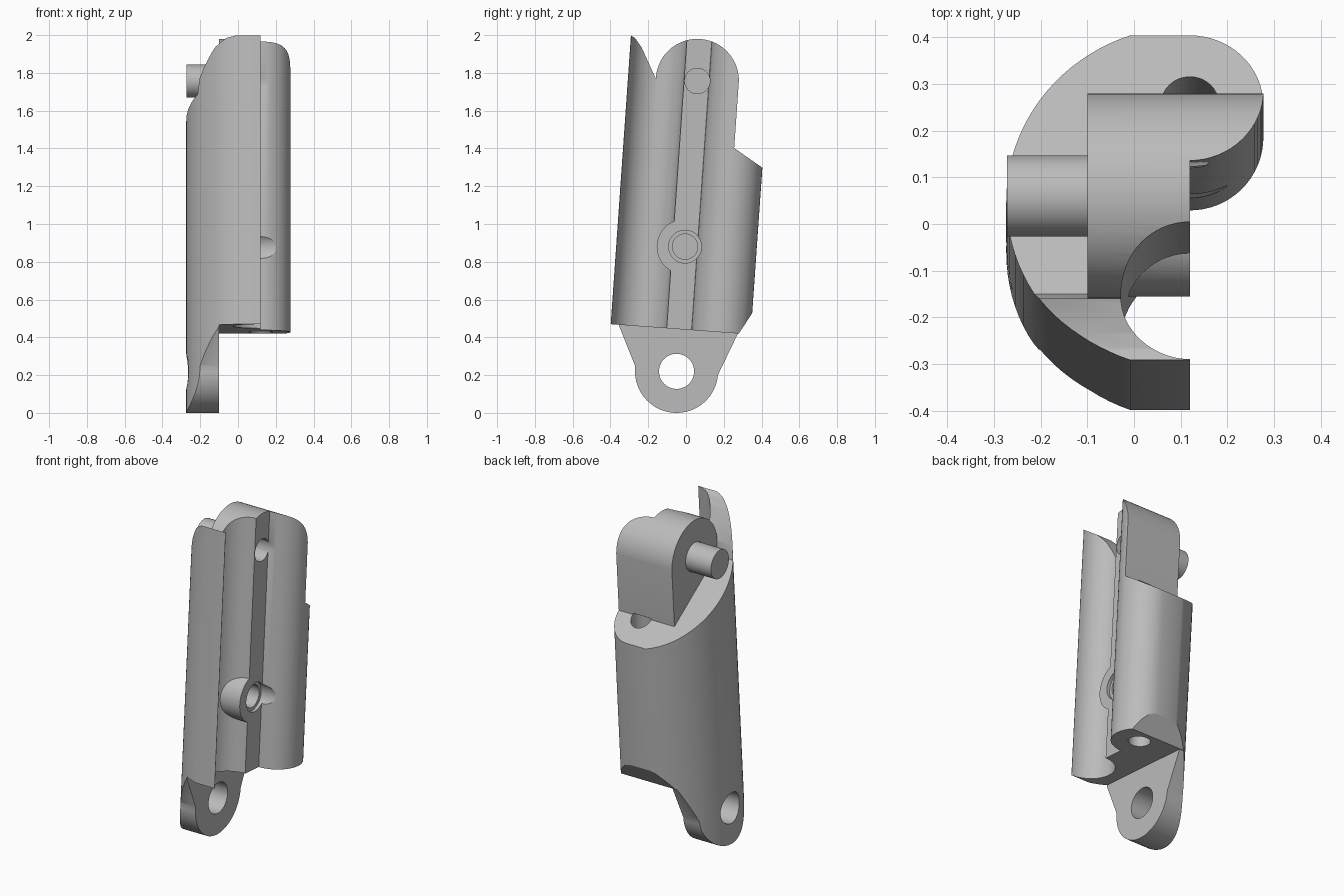
import bpy, bmesh
from math import sin, cos, radians

if "Cube" in bpy.data.objects:
    bpy.data.objects.remove(bpy.data.objects["Cube"], do_unlink=True)

LEAN = 0.07      # the body axis leans backwards
BASE = 0.45      # height at which the cross-section is measured

grey = bpy.data.materials.new("light_grey")
grey.use_nodes = True
grey.diffuse_color = (0.5, 0.5, 0.5, 1)
grey.node_tree.nodes["Principled BSDF"].inputs["Base Color"].default_value = (0.5, 0.5, 0.5, 1)


def arc(cx, cy, r, a, b, n=32):
    steps = [radians(a + (b - a) * i / n) for i in range(n + 1)]
    return [(cx + r * cos(t), cy + r * sin(t)) for t in steps]


def solid(name, points, offset):
    """Extrude a closed loop of 3D points by an offset."""
    bm = bmesh.new()
    face = bm.faces.new([bm.verts.new(p) for p in points])
    out = bmesh.ops.extrude_face_region(bm, geom=[face])
    moved = [g for g in out["geom"] if isinstance(g, bmesh.types.BMVert)]
    bmesh.ops.translate(bm, vec=offset, verts=moved)
    bmesh.ops.recalc_face_normals(bm, faces=bm.faces)
    mesh = bpy.data.meshes.new(name)
    bm.to_mesh(mesh)
    bm.free()
    mesh.materials.append(grey)
    ob = bpy.data.objects.new(name, mesh)
    bpy.context.collection.objects.link(ob)
    return ob


def across(name, side, x0, x1):
    """Side profile (y, z) carried across from x0 to x1."""
    return solid(name, [(x0, y, z) for y, z in side], (x1 - x0, 0, 0))


def along(name, section, z0, z1):
    """Cross-section (x, y) carried up the leaning axis."""
    pts = [(x, y + LEAN * (z0 - BASE), z0) for x, y in section]
    return solid(name, pts, (0, LEAN * (z1 - z0), z1 - z0))


def rod(name, y, z, r, x0, x1):
    return across(name, arc(y, z, r, 0, 360, 48)[:-1], x0, x1)


def combine(target, tool, operation):
    mod = target.modifiers.new("join", 'BOOLEAN')
    mod.operation, mod.solver, mod.object = operation, 'EXACT', tool
    bpy.context.view_layer.update()
    graph = bpy.context.evaluated_depsgraph_get()
    mesh = bpy.data.meshes.new_from_object(target.evaluated_get(graph))
    target.modifiers.clear()
    target.data = mesh
    bpy.data.objects.remove(tool, do_unlink=True)


# Main shell, with the front lip and the sloping shoulder
shell_side = [(-0.45, 0.4735), (-0.45, 2.0), (-0.295, 2.0), (-0.27, 1.985),
              (-0.235, 1.935), (-0.16, 1.77), (-0.15, 1.685), (0.45, 1.266),
              (0.45, 0.68), (0.345, 0.52), (0.28, 0.42)]
body = across("finger_segment", shell_side, -0.4, 0.4)

# Rounded knuckle block at the top
knuckle = arc(0.06, 1.76, 0.22, 0, 180) + [(-0.185, 1.4), (-0.185, 1.1), (0.235, 1.1), (0.255, 1.4)]
combine(body, across("knuckle", knuckle, -0.1, 0.35), 'UNION')

# Hinge tab at the bottom
tab = arc(-0.05, 0.22, 0.22, 180, 355) + [(0.277, 0.424), (0.2, 0.6), (-0.3, 0.6), (-0.358, 0.469), (-0.27, 0.25)]
combine(body, across("tab", tab, -0.35, -0.1), 'UNION')

# Outer cross-section: curved side, round back bulge, front groove
section = (arc(0.12, -0.0275, 0.394, 251, 109, 40)
           + [(0.12, 0.345)] + arc(0.12, 0.1875, 0.1575, 90, -90)[1:]
           + arc(0.12, -0.25, 0.148, 90, 270) + [(0.12, -0.4)])
combine(body, along("envelope", section, -0.1, 2.1), 'INTERSECT')

# Boss in the groove and hinge pin
combine(body, rod("boss", -0.01, 0.88, 0.145, -0.1, 0.12), 'UNION')
combine(body, rod("pin", 0.06, 1.757, 0.087, -0.272, -0.05), 'UNION')

# Holes: tab eye, screw hole with counterbore, pin socket
for y, z, r, x0, x1 in [(-0.05, 0.22, 0.093, -0.5, 0),
                        (-0.005, 0.88, 0.087, 0.1, 0.4),
                        (-0.005, 0.88, 0.067, -0.06, 0.4),
                        (0.06, 1.757, 0.067, -0.04, 0.4)]:
    combine(body, rod("drill", y, z, r, x0, x1), 'DIFFERENCE')

# Cord channel through the back bulge
channel = arc(0.12, 0.19, 0.062, 0, 360)[:-1]
combine(body, along("channel", channel, 0.3, 1.41), 'DIFFERENCE')

bpy.ops.object.select_all(action='DESELECT')
body.select_set(True)
bpy.context.view_layer.objects.active = body
bpy.ops.object.shade_smooth_by_angle(angle=radians(25))
